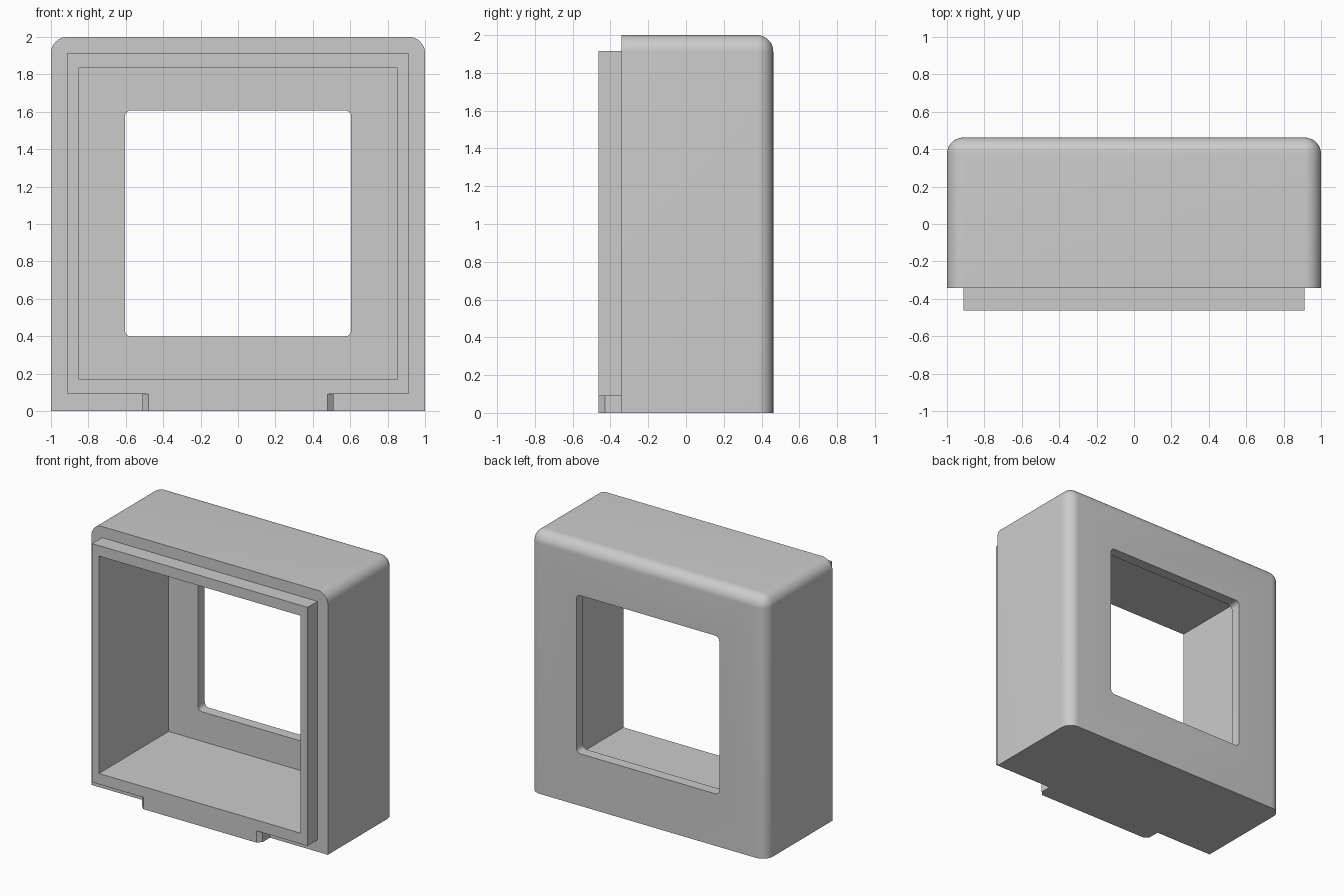
import bpy
import bmesh
import math
from mathutils import Vector

default = bpy.data.objects.get("Cube")
if default:
    bpy.data.objects.remove(default, do_unlink=True)

FRONT, STEP, BACK = -0.462, -0.342, 0.462
FILLET = 0.087

grey = bpy.data.materials.new("plain_grey")
grey.use_nodes = True
colour = (0.6, 0.6, 0.6, 1)
grey.diffuse_color = colour
grey.node_tree.nodes["Principled BSDF"].inputs["Base Color"].default_value = colour


def make_object(name, bm):
    bmesh.ops.recalc_face_normals(bm, faces=bm.faces)
    mesh = bpy.data.meshes.new(name)
    bm.to_mesh(mesh)
    bm.free()
    mesh.materials.append(grey)
    obj = bpy.data.objects.new(name, mesh)
    bpy.context.collection.objects.link(obj)
    return obj


def box(name, low, high, radius=0, rounded=None, segments=10):
    """Box between two corners; edges whose midpoint passes the rule are rounded."""
    bm = bmesh.new()
    bmesh.ops.create_cube(bm, size=1)
    low, high = Vector(low), Vector(high)
    for v in bm.verts:
        v.co = (low + high) / 2 + v.co * (high - low)
    if rounded:
        mid = (low + high) / 2
        edges = [e for e in bm.edges
                 if rounded((e.verts[0].co + e.verts[1].co) / 2 - mid)]
        bmesh.ops.bevel(bm, geom=edges, offset=radius, segments=segments,
                        profile=0.5, affect='EDGES')
    return make_object(name, bm)


def prism(name, outline, z_low, z_high):
    """Plan outline extruded upwards."""
    bm = bmesh.new()
    face = bm.faces.new([bm.verts.new((x, y, z_low)) for x, y in outline])
    result = bmesh.ops.extrude_face_region(bm, geom=[face])
    for item in result["geom"]:
        if isinstance(item, bmesh.types.BMVert):
            item.co.z = z_high
    return make_object(name, bm)


def combine(target, other, operation):
    """Apply a boolean and discard the helper."""
    mod = target.modifiers.new(operation.lower(), 'BOOLEAN')
    mod.operation, mod.object, mod.solver = operation, other, 'EXACT'
    bpy.context.view_layer.objects.active = target
    bpy.ops.object.modifier_apply(modifier=mod.name)
    bpy.data.objects.remove(other, do_unlink=True)


# Outer shell: rounded everywhere on the back and top sides, square at the base and front
def shell_edge(m):
    back = m.y > 0.1 and m.z > -0.9
    upper_side = m.z > 0.9 and abs(m.x) > 0.9
    return back or upper_side


housing = box("housing", (-1, STEP, 0), (1, BACK, 2), FILLET, shell_edge)

# Stepped lip and the chamfered foot below it
lip = box("lip", (-0.912, FRONT, 0.09), (0.912, STEP + 0.2, 1.915))
combine(housing, lip, 'UNION')
half = [(0.51, STEP + 0.1), (0.51, FRONT + 0.032), (0.478, FRONT)]
foot = prism("foot", half + [(-x, y) for x, y in reversed(half)], 0, 0.13)
combine(housing, foot, 'UNION')

# Deep cavity open to the front
cavity = box("cavity", (-0.853, FRONT - 0.2, 0.172), (0.853, BACK - 0.082, 1.835))
combine(housing, cavity, 'DIFFERENCE')

# Window through the back wall
window = box("window", (-0.605, 0, 0.398), (0.605, BACK + 0.2, 1.608), 0.035,
             lambda m: abs(m.x) > 0.5 and abs(m.z) > 0.5, 6)
combine(housing, window, 'DIFFERENCE')

# Merge flat neighbouring faces and tidy
bm = bmesh.new()
bm.from_mesh(housing.data)
bmesh.ops.remove_doubles(bm, verts=bm.verts, dist=0.0001)
bmesh.ops.dissolve_limit(bm, angle_limit=math.radians(0.5),
                         verts=bm.verts, edges=bm.edges)
bm.to_mesh(housing.data)
bm.free()

bpy.ops.object.select_all(action='DESELECT')
housing.select_set(True)
bpy.context.view_layer.objects.active = housing
bpy.ops.object.shade_smooth_by_angle(angle=math.radians(30))
